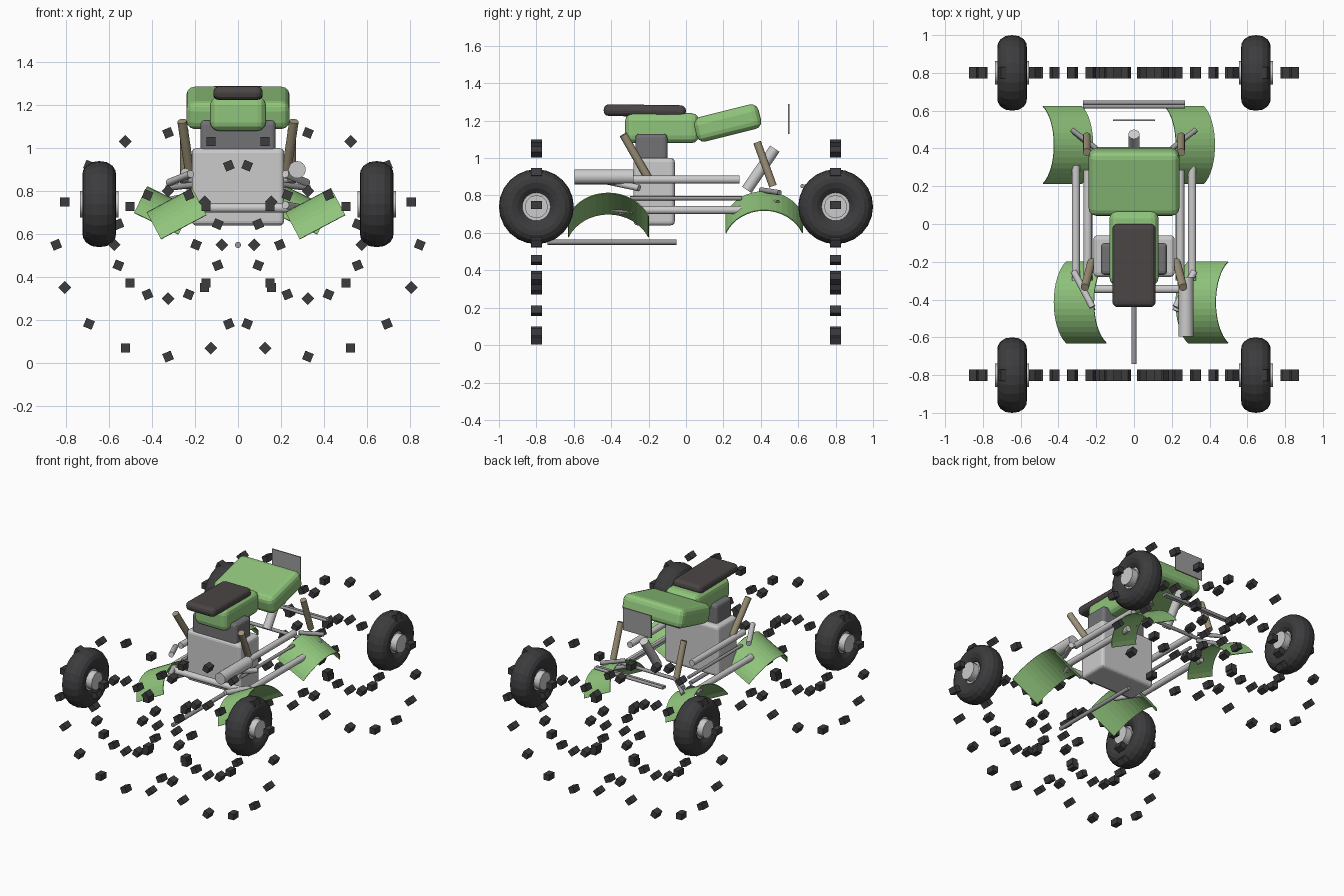
import bpy, bmesh, math
from mathutils import Matrix, Vector

if "Cube" in bpy.data.objects:
    bpy.data.objects.remove(bpy.data.objects["Cube"])


def material(name, rgb):
    m = bpy.data.materials.new(name)
    m.diffuse_color = (*rgb, 1)
    m.use_nodes = True
    m.node_tree.nodes["Principled BSDF"].inputs["Base Color"].default_value = m.diffuse_color
    return m


GREEN = material("green_paint", (0.28, 0.56, 0.20))
BLACK = material("rubber", (0.045, 0.045, 0.048))
SEAT = material("seat_cover", (0.07, 0.06, 0.06))
TAN = material("shock_tan", (0.34, 0.29, 0.19))
STEEL = material("steel", (0.56, 0.57, 0.58))
DARK = material("dark_metal", (0.17, 0.17, 0.18))
MID = material("mid_grey", (0.33, 0.33, 0.34))


def finish(name, bm, mat, smooth=None):
    bmesh.ops.recalc_face_normals(bm, faces=bm.faces)
    me = bpy.data.meshes.new(name)
    bm.to_mesh(me)
    bm.free()
    me.materials.append(mat)
    ob = bpy.data.objects.new(name, me)
    bpy.context.collection.objects.link(ob)
    if smooth:
        bpy.context.view_layer.objects.active = ob
        ob.select_set(True)
        bpy.ops.object.shade_smooth_by_angle(angle=math.radians(smooth))
        ob.select_set(False)
    return ob


def box(name, lo, hi, mat, bevel=0.0, tilt=0, segs=3):
    lo, hi = Vector(lo), Vector(hi)
    bm = bmesh.new()
    bmesh.ops.create_cube(bm, size=1, matrix=Matrix.Diagonal((*(hi - lo), 1)))
    ob = finish(name, bm, mat)
    ob.location = (lo + hi) / 2
    ob.rotation_euler.x = math.radians(tilt)
    if bevel:
        b = ob.modifiers.new("bevel", 'BEVEL')
        b.width, b.segments = bevel, segs
    return ob


def tube(name, a, b, r, mat=STEEL, r2=None, sides=14):
    a, b = Vector(a), Vector(b)
    bm = bmesh.new()
    bmesh.ops.create_cone(bm, cap_ends=True, segments=sides, radius1=r,
                          radius2=r if r2 is None else r2, depth=(b - a).length)
    ob = finish(name, bm, mat, 40)
    ob.location = (a + b) / 2
    ob.rotation_euler = (b - a).to_track_quat('Z', 'Y').to_euler()
    return ob


def tire(name, loc):
    # cross-section (x across, radius), spun about the axle
    prof = [(-.05, .075), (-.068, .1), (-.078, .13), (-.076, .155), (-.062, .178), (-.035, .195),
            (.035, .195 + .003), (.062, .178), (.076, .155), (.078, .13), (.068, .1), (.05, .075)]
    prof[5:7] = [(-.035, .195), (0, .2), (.035, .195)]
    n, bm = 24, bmesh.new()
    rings = [[bm.verts.new((x, r * math.cos(k * math.tau / n), r * math.sin(k * math.tau / n)))
              for x, r in prof] for k in range(n)]
    for k in range(n):
        p, q = rings[k], rings[(k + 1) % n]
        for j in range(len(prof)):
            i = (j + 1) % len(prof)
            bm.faces.new((p[j], p[i], q[i], q[j]))
    finish(name, bm, BLACK).location = loc


def treads(name, s, y):
    # two loose rings of 16 blocks each, lying in the x-z plane
    bm = bmesh.new()
    for rad, off in ((0.52, 22.5), (0.25, 45)):
        for k in range(16):
            a = math.radians(22.5 * k)
            pos = (s * (-0.325 + rad * math.cos(a)), y, 0.551 + rad * math.sin(a))
            rot = Matrix.Rotation(-s * (a + math.radians(off)), 4, 'Y')
            bmesh.ops.create_cube(bm, size=1, matrix=Matrix.Translation(pos) @ rot
                                  @ Matrix.Diagonal((0.042, 0.06, 0.042, 1)))
    finish(name, bm, BLACK)


def fender(name, loc, tilt, half, rise, width=0.24):
    # open arc shell, tilted about y
    R = (half ** 2 + rise ** 2) / (2 * rise)
    amax = math.asin(half / R)
    n, bm = 16, bmesh.new()
    rows = []
    for k in range(n + 1):
        a = -amax + 2 * amax * k / n
        y, z = R * math.sin(a), R * math.cos(a) - R + rise / 2
        rows.append([bm.verts.new((x, y, z)) for x in (-width / 2, width / 2)])
    for p, q in zip(rows, rows[1:]):
        bm.faces.new((p[0], p[1], q[1], q[0]))
    ob = finish(name, bm, GREEN)
    sol = ob.modifiers.new("thickness", 'SOLIDIFY')
    sol.thickness, sol.offset = 0.005, 0
    ob.location = loc
    ob.rotation_euler.y = math.radians(tilt)


# wheels and tread blocks
for s, side in ((-1, "left"), (1, "right")):
    for y, end in ((-0.8, "front"), (0.8, "rear")):
        tag = f"{end}_{side}"
        tire(f"tire_{tag}", (s * 0.645, y, 0.74))
        tube(f"rim_{tag}", (s * 0.60, y, 0.74), (s * 0.69, y, 0.74), 0.092, STEEL, sides=16)
        tube(f"hub_{tag}", (s * 0.555, y, 0.74), (s * 0.735, y, 0.74), 0.062, STEEL, sides=12)
        treads(f"treads_{tag}", s, y)

# fenders (rear pair is the front pair turned around)
for name, x in (("left", -0.285), ("right", 0.36)):
    fender(f"fender_front_{name}", (x, -0.415, 0.695), -28, 0.215, 0.14)
for name, x in (("left", -0.35), ("right", 0.295)):
    fender(f"fender_rear_{name}", (x, 0.418, 0.71), 26, 0.205, 0.135, 0.23)

# bodywork
box("seat", (-0.115, -0.44, 1.222), (0.115, 0.0, 1.285), SEAT, 0.028, -0.8)
box("tail_fairing", (-0.13, -0.325, 1.08), (0.13, 0.07, 1.24), GREEN, 0.04)
box("tank", (-0.24, 0.045, 1.12), (0.24, 0.40, 1.255), GREEN, 0.04, 14)
box("headlamp_plate", (-0.112, 0.545, 1.13), (0.112, 0.553, 1.29), MID)

# engine
box("engine_block", (-0.215, -0.28, 0.64), (0.215, -0.06, 1.0), STEEL, 0.022)
box("engine_cylinder", (-0.175, -0.27, 0.97), (0.175, -0.10, 1.13), DARK, 0.02)

# exhaust
tube("muffler", (0.275, -0.595, 0.90), (0.275, -0.28, 0.90), 0.04, STEEL, sides=18)

# frame rails, arms and shocks on both sides
for s, side in ((-1, "left"), (1, "right")):
    tube(f"upper_rail_{side}", (s * 0.245, -0.30, 0.885), (s * 0.245, 0.285, 0.885), 0.022)
    tube(f"lower_rail_{side}", (s * 0.308, -0.30, 0.722), (s * 0.308, 0.31, 0.722), 0.022)
    tube(f"tie_rod_{side}", (s * 0.23, -0.30, 0.785), (s * 0.23, 0.30, 0.785), 0.011, MID)
    tube(f"front_upper_arm_{side}", (s * 0.22, -0.44, 0.88), (s * 0.32, -0.25, 0.84), 0.018)
    tube(f"front_lower_arm_{side}", (s * 0.22, -0.46, 0.735), (s * 0.30, -0.28, 0.72), 0.018)
    tube(f"rear_upper_arm_{side}", (s * 0.20, 0.40, 0.83), (s * 0.33, 0.50, 0.815), 0.014, MID)
    tube(f"rear_lower_arm_{side}", (s * 0.20, 0.39, 0.785), (s * 0.32, 0.49, 0.76), 0.014, MID)
    tube(f"front_shock_{side}", (s * 0.26, -0.335, 1.125), (s * 0.225, -0.20, 0.89), 0.022, TAN)
    tube(f"rear_shock_{side}", (s * 0.25, 0.38, 1.085), (s * 0.25, 0.465, 0.85), 0.021, TAN)

# cross members
tube("front_cross_tube", (-0.27, -0.345, 0.722), (0.27, -0.345, 0.722), 0.022)
tube("rear_cross_tube", (-0.24, 0.395, 0.80), (0.24, 0.395, 0.80), 0.012, MID)
for y in (0.622, 0.642):
    tube("bumper_bar", (-0.27, y, 0.85), (0.27, y, 0.85), 0.011, MID)
tube("steering_column", (0, 0.475, 1.05), (0, 0.325, 0.83), 0.03)
tube("drive_shaft", (0, -0.74, 0.55), (0, -0.05, 0.55), 0.014, MID)
